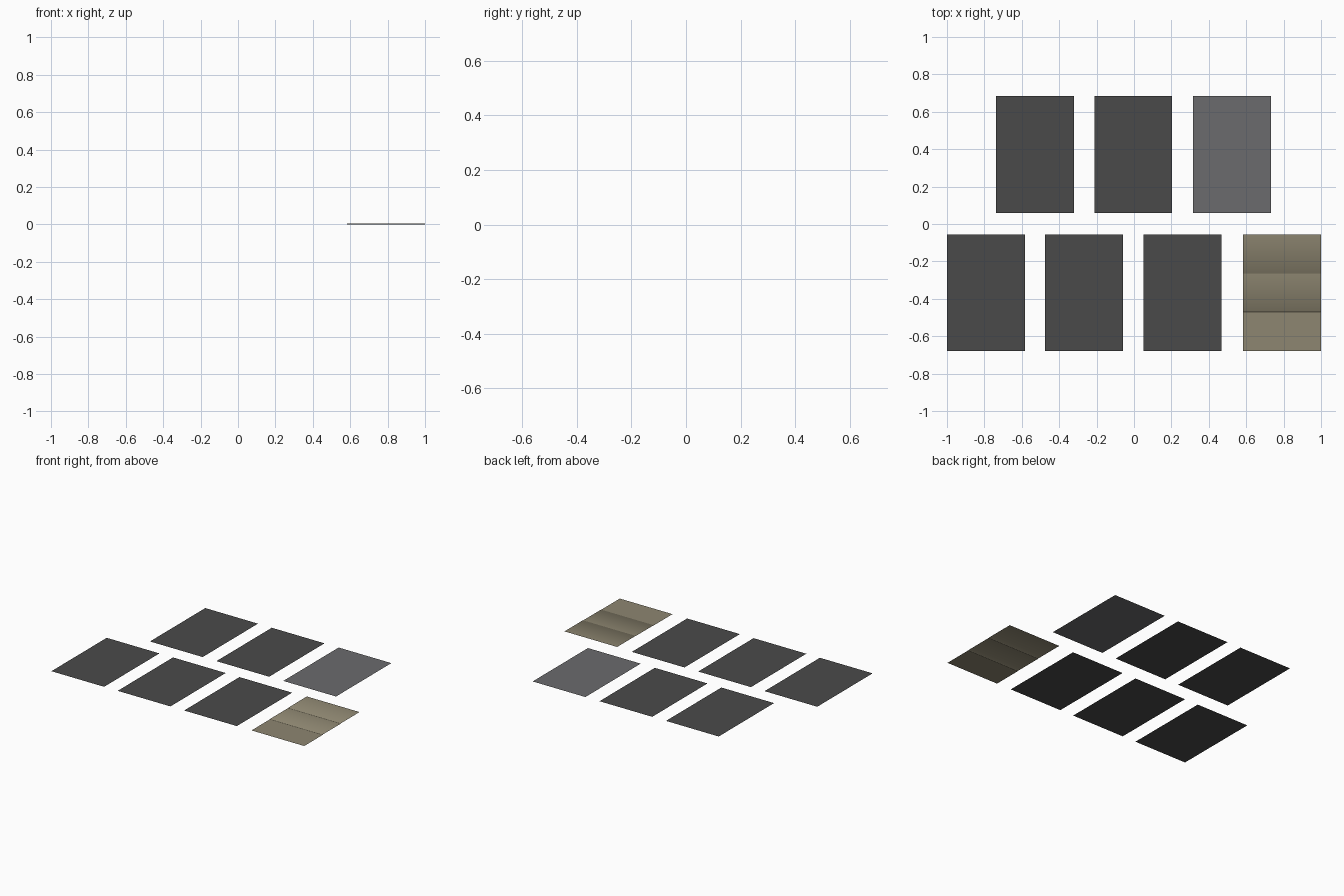
import bpy, bmesh

if "Cube" in bpy.data.objects:
    bpy.data.objects.remove(bpy.data.objects["Cube"])

def material(name, rgb):
    m = bpy.data.materials.new(name)
    m.diffuse_color = (*rgb, 1)
    m.use_nodes = True
    m.node_tree.nodes["Principled BSDF"].inputs["Base Color"].default_value = m.diffuse_color
    return m

charcoal = material("charcoal", (0.068, 0.068, 0.068))
grey = material("mid grey", (0.147, 0.147, 0.153))
tan = material("tan paper", (0.27, 0.24, 0.165))

W, H = 0.417, 0.625
LOW, HIGH = -0.3675, 0.3725   # row centres in y

def sheet(name, x, y, strips, mat, smooth=False):
    """Each strip is a list of (y, z) points running from back to front."""
    bm = bmesh.new()
    for strip in strips:
        rows = [[bm.verts.new((sx * W / 2, py, pz)) for sx in (-1, 1)] for py, pz in strip]
        for a, b in zip(rows, rows[1:]):
            f = bm.faces.new((a[0], b[0], b[1], a[1]))
            f.smooth = smooth
    me = bpy.data.meshes.new(name)
    bm.to_mesh(me)
    bm.free()
    me.materials.append(mat)
    ob = bpy.data.objects.new(name, me)
    ob.location = (x, y, 0)
    bpy.context.collection.objects.link(ob)

flat = [[(H / 2, 0), (-H / 2, 0)]]

# front row of plain pages
for i, x in enumerate((-0.7915, -0.267, 0.2585)):
    sheet(f"front_page_{i + 1}", x, LOW, flat, charcoal)

# back row of pages
for i, (x, m) in enumerate(((-0.53, charcoal), (-0.004, charcoal), (0.525, grey))):
    sheet(f"back_page_{i + 1}", x, HIGH, flat, m)

# tan page in three overlapping panels, each upper one with a small turned-down lip
f1, f2, s = 0.1025, -0.1025, 0.002
sheet("folded_page", 0.7915, LOW, [
    [(H / 2, 2 * s), (f1 + s, 2 * s), (f1, s)],
    [(f1, s), (f2 + s, s), (f2, 0)],
    [(f2, 0), (-H / 2, 0)],
], tan, True)
